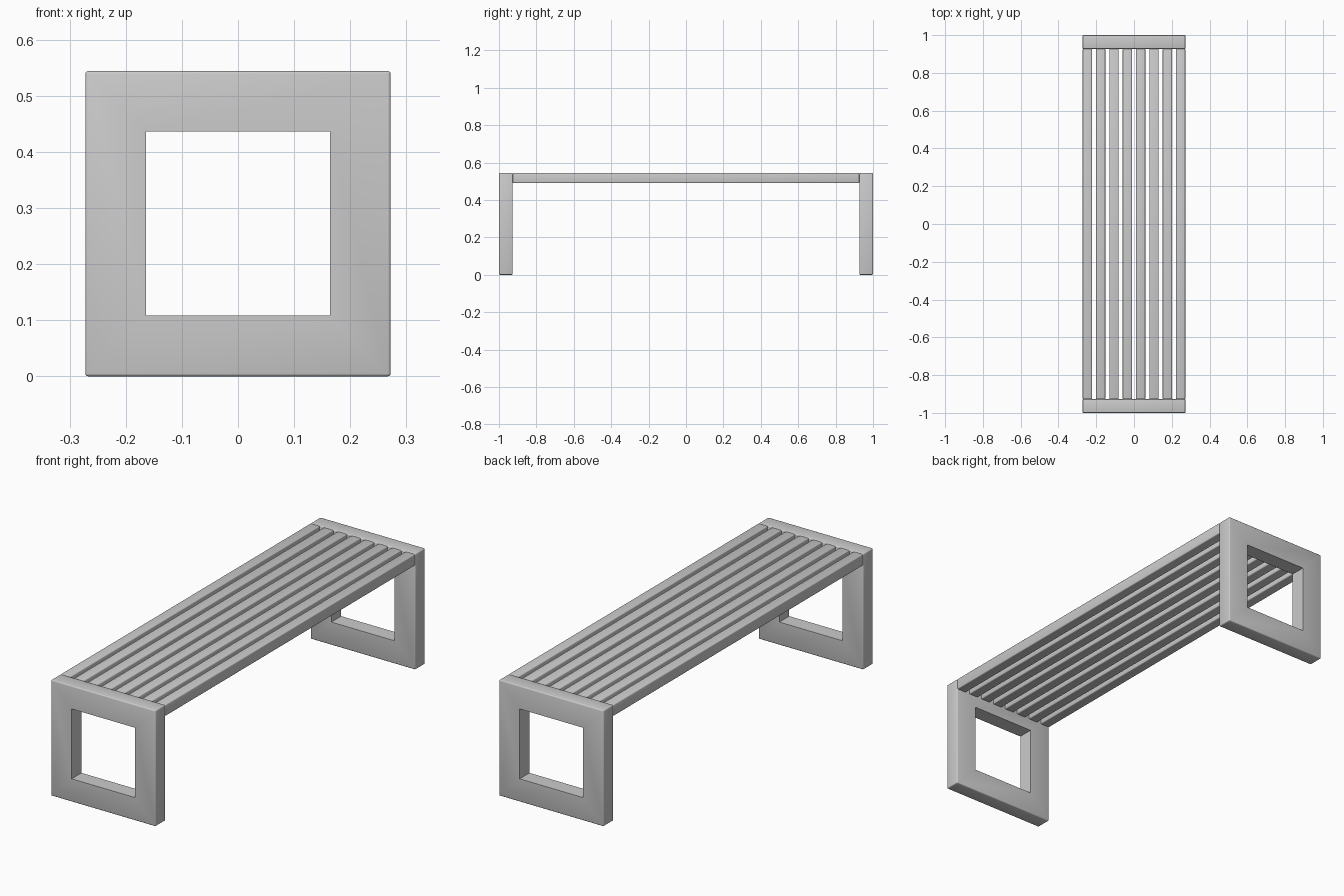
import bpy, bmesh

if "Cube" in bpy.data.objects:
    bpy.data.objects.remove(bpy.data.objects["Cube"])

HALF, TOP = 0.272, 0.544      # half width and height of the end frames
BORDER = 0.108                # width of the frame border
THICK = 0.073                 # frame thickness along y
SLAT_W, SLAT_H, PITCH = 0.05, 0.054, 0.0706


def finish(name, bm, bevel_edges):
    bmesh.ops.bevel(bm, geom=bevel_edges, offset=0.005, segments=3,
                    profile=0.5, affect='EDGES')
    bmesh.ops.recalc_face_normals(bm, faces=bm.faces)
    mesh = bpy.data.meshes.new(name)
    bm.to_mesh(mesh)
    bm.free()
    obj = bpy.data.objects.new(name, mesh)
    bpy.context.collection.objects.link(obj)
    bpy.ops.object.select_all(action='DESELECT')
    obj.select_set(True)
    bpy.context.view_layer.objects.active = obj
    bpy.ops.object.shade_smooth_by_angle()
    return obj


def square(bm, inset, y):
    a, lo, hi = HALF - inset, inset, TOP - inset
    return [bm.verts.new((x, y, z)) for x, z in ((-a, lo), (a, lo), (a, hi), (-a, hi))]


def end_frame(name, y0):
    # square ring: outer front, inner front, inner back, outer back
    bm = bmesh.new()
    y1 = y0 + THICK
    rings = [square(bm, i, y) for i, y in ((0, y0), (BORDER, y0), (BORDER, y1), (0, y1))]
    for k in range(4):
        a, b = rings[k], rings[(k + 1) % 4]
        for i in range(4):
            j = (i + 1) % 4
            bm.faces.new((a[i], a[j], b[j], b[i]))
    outer = set(rings[0] + rings[3])
    edges = [e for e in bm.edges if e.verts[0] in outer and e.verts[1] in outer]
    return finish(name, bm, edges)


def slat(name, x):
    bm = bmesh.new()
    bmesh.ops.create_cube(bm, size=1)
    bmesh.ops.scale(bm, vec=(SLAT_W, 2 * (1 - THICK), SLAT_H), verts=bm.verts)
    bmesh.ops.translate(bm, vec=(x, 0, TOP - SLAT_H / 2), verts=bm.verts)
    return finish(name, bm, list(bm.edges))


# two end frames
end_frame("front_frame", -1)
end_frame("back_frame", 1 - THICK)

# eight seat slats
for n in range(8):
    slat(f"seat_slat_{n + 1}", (n - 3.5) * PITCH)
